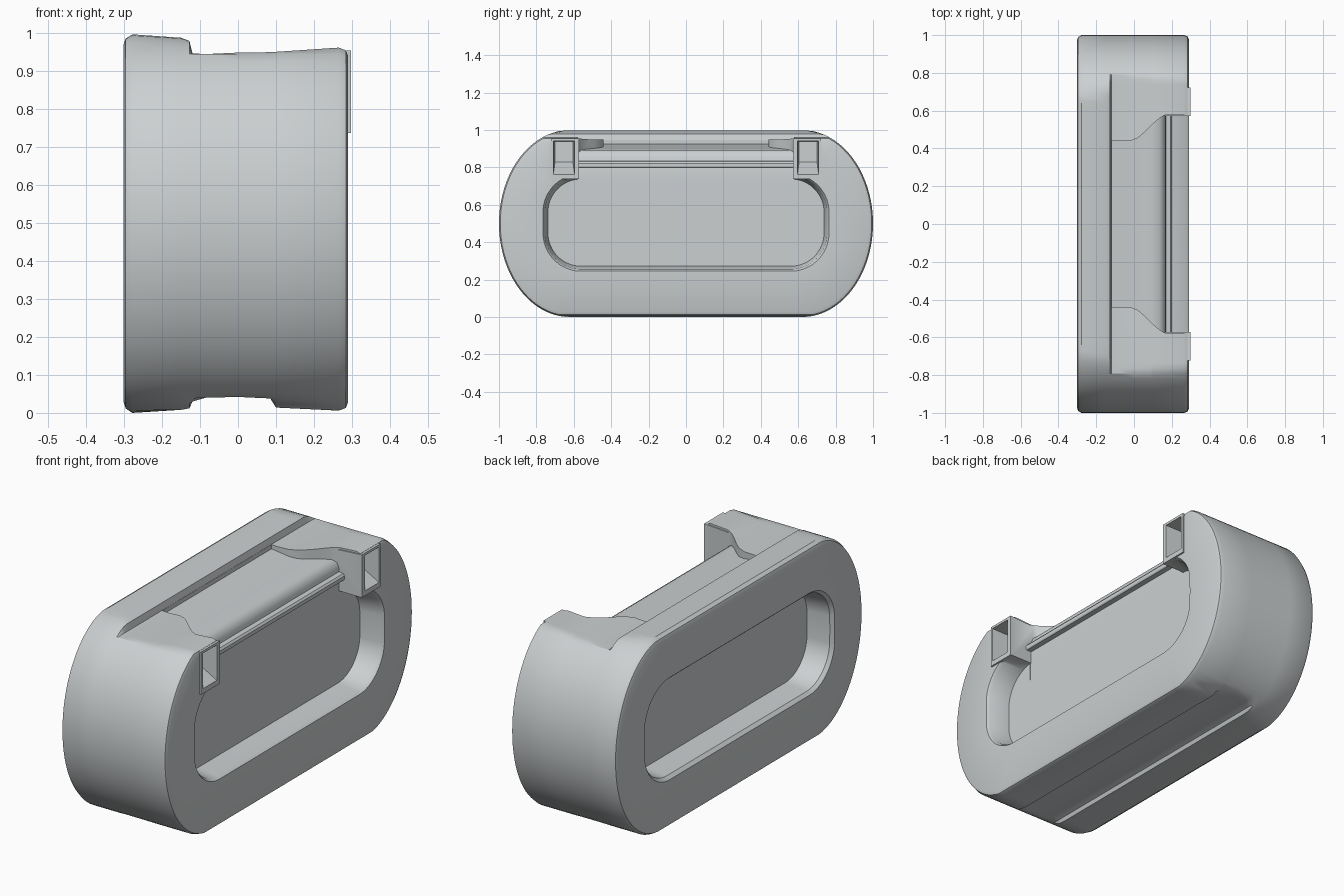
import bpy, bmesh, math

if "Cube" in bpy.data.objects:
    bpy.data.objects.remove(bpy.data.objects["Cube"])

grey = bpy.data.materials.new("light_grey")
grey.diffuse_color = (0.60, 0.63, 0.64, 1)
grey.use_nodes = True
grey.node_tree.nodes["Principled BSDF"].inputs["Base Color"].default_value = grey.diffuse_color


def loft(name, rings):
    """Closed solid skinned through rings with equal point counts."""
    bm = bmesh.new()
    vs = [[bm.verts.new(p) for p in ring] for ring in rings]
    n = len(rings[0])
    for a, b in zip(vs, vs[1:]):
        for i in range(n):
            j = (i + 1) % n
            bm.faces.new((a[i], a[j], b[j], b[i]))
    bm.faces.new(vs[0])
    bm.faces.new(vs[-1])
    bmesh.ops.recalc_face_normals(bm, faces=bm.faces)
    me = bpy.data.meshes.new(name)
    bm.to_mesh(me)
    bm.free()
    me.materials.append(grey)
    ob = bpy.data.objects.new(name, me)
    bpy.context.collection.objects.link(ob)
    return ob


def activate(ob):
    bpy.ops.object.select_all(action='DESELECT')
    ob.select_set(True)
    bpy.context.view_layer.objects.active = ob


def boolean(ob, tool, op):
    m = ob.modifiers.new("bool", 'BOOLEAN')
    m.operation, m.solver, m.object = op, 'EXACT', tool
    activate(ob)
    bpy.ops.object.modifier_apply(modifier=m.name)
    bpy.data.objects.remove(tool, do_unlink=True)


STEPS = 40


def oval(x, yc, zc, a, b, straight=0, lo=-9, hi=9):
    """Two half-ellipse ends at +-yc, optionally stretched in z and clamped."""
    pts = []
    for side in (1, -1):
        for i in range(STEPS + 1):
            t = (i / STEPS - 0.5) * math.pi
            s = 0 if i == STEPS // 2 else math.copysign(straight, t)
            z = min(max(zc + s + b * math.sin(t), lo), hi)
            y = yc + a * math.cos(t)
            pts.append((x, side * y, z, side))
    # second end runs downwards so the ring stays in order
    first, second = pts[:STEPS + 1], pts[STEPS + 1:][::-1]
    return [p[:3] for p in first + second]


def outer(x, top, bottom, inset=0):
    return oval(x, 0.62, 0.5, 0.38 - inset, 0.5 - inset,
                lo=bottom + inset, hi=top - inset)


def window(x, inset):
    return oval(x, 0.56, 0.505, 0.2 - inset, 0.2 - inset, 0.055)


def box_ring(x, y0, y1, z0, z1):
    return [(x, y0, z0), (x, y1, z0), (x, y1, z1), (x, y0, z1)]


# Body: flange, waist and rim, with a recessed window on both faces
body = loft("body", [
    window(-0.165, 0.022), window(-0.285, 0.010), window(-0.302, -0.005),
    outer(-0.302, 0.996, 0.002, 0.028), outer(-0.296, 0.996, 0.002, 0.010),
    outer(-0.278, 0.997, 0.0), outer(-0.150, 0.988, 0.008),
    outer(-0.128, 0.980, 0.012), outer(-0.120, 0.947, 0.030),
    outer(-0.085, 0.945, 0.040), outer(0.0, 0.949, 0.042),
    outer(0.085, 0.950, 0.038), outer(0.100, 0.951, 0.014),
    outer(0.265, 0.962, 0.006), outer(0.284, 0.962, 0.006, 0.007),
    outer(0.290, 0.962, 0.006, 0.022),
    window(0.290, -0.005), window(0.275, 0.006), window(0.170, 0.022),
])

# Notch across the top with curved end walls (x, half width, floor height)
notch = [(-0.119, 0.44, 0.925), (-0.02, 0.44, 0.912), (0.02, 0.455, 0.906),
         (0.06, 0.49, 0.902), (0.10, 0.53, 0.898), (0.135, 0.56, 0.892),
         (0.155, 0.572, 0.880), (0.168, 0.578, 0.855),
         (0.170, 0.578, 0.600), (0.40, 0.578, 0.600)]
boolean(body, loft("notch_cutter",
                   [box_ring(x, -w, w, z, 1.2) for x, w, z in notch]), 'DIFFERENCE')

# Hollow sockets at both ends of the notch
for s in (1, -1):
    post = loft("socket", [box_ring(0.150, s * 0.572, s * 0.722, 0.737, 0.945),
                           box_ring(0.298, s * 0.572, s * 0.722, 0.737, 0.955)])
    boolean(body, post, 'UNION')
    hole = loft("socket_hole", [box_ring(0.19, s * 0.605, s * 0.70, 0.83, 0.935),
                                box_ring(0.31, s * 0.595, s * 0.71, 0.755, 0.943)])
    boolean(body, hole, 'DIFFERENCE')

# Thin lip along the front edge of the notch
lip_profile = [(0.160, 0.800), (0.196, 0.800), (0.200, 0.806),
               (0.200, 0.822), (0.192, 0.832), (0.160, 0.836)]
lip = loft("lip", [[(x, y, z) for x, z in lip_profile] for y in (-0.575, 0.575)])

for ob in (body, lip):
    activate(ob)
    bpy.ops.object.shade_smooth_by_angle(angle=math.radians(32))
